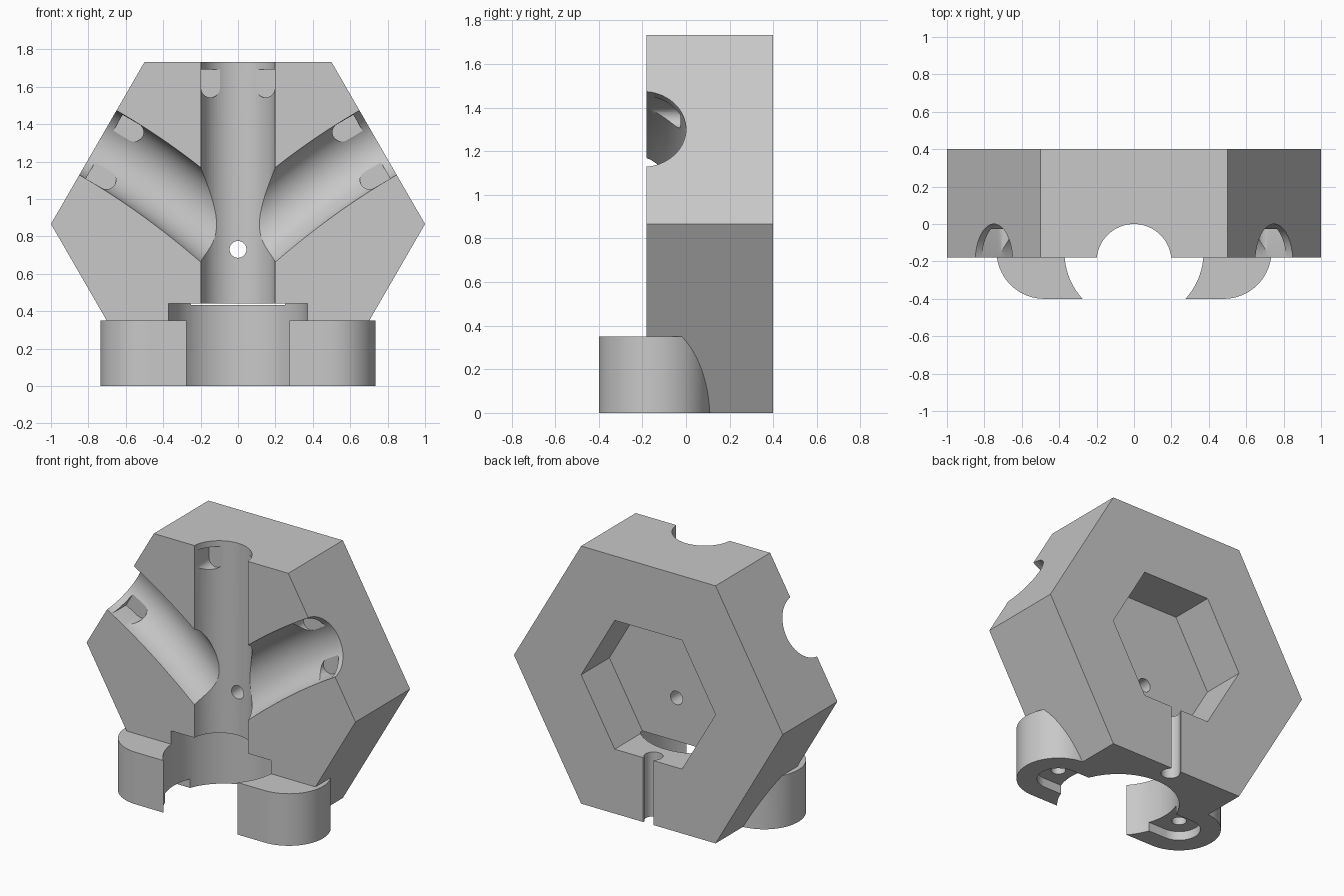
import bpy, bmesh
from math import sin, cos, pi, radians
from mathutils import Matrix, Vector

if "Cube" in bpy.data.objects:
    bpy.data.objects.remove(bpy.data.objects["Cube"], do_unlink=True)

grey = bpy.data.materials.new("plain_grey")
grey.use_nodes = True
tone = (0.58, 0.58, 0.58, 1)
grey.diffuse_color = tone
grey.node_tree.nodes["Principled BSDF"].inputs["Base Color"].default_value = tone

APOTHEM = cos(pi / 6)
HUB = Vector((0, 0, APOTHEM))


def arc(cx, cy, r, start=0, end=360, n=64):
    """Points on an arc; a full circle leaves out the repeated end point."""
    count = n if end - start == 360 else n + 1
    angles = [radians(start + (end - start) * i / n) for i in range(count)]
    return [(cx + r * cos(a), cy + r * sin(a)) for a in angles]


def solid(name, rings):
    """Closed solid skinned through matching rings of points."""
    bm = bmesh.new()
    loops = [[bm.verts.new(p) for p in ring] for ring in rings]
    for a, b in zip(loops, loops[1:]):
        for i in range(len(a)):
            j = (i + 1) % len(a)
            bm.faces.new((a[i], a[j], b[j], b[i]))
    bm.faces.new(loops[0])
    bm.faces.new(loops[-1])
    bmesh.ops.recalc_face_normals(bm, faces=bm.faces)
    mesh = bpy.data.meshes.new(name)
    bm.to_mesh(mesh)
    bm.free()
    mesh.materials.append(grey)
    ob = bpy.data.objects.new(name, mesh)
    bpy.context.collection.objects.link(ob)
    return ob


def prism_y(name, pts, y0, y1):
    return solid(name, [[(u, y, v) for u, v in pts] for y in (y0, y1)])


def prism_z(name, pts, z0, z1, side=1):
    return solid(name, [[(side * u, v, z) for u, v in pts] for z in (z0, z1)])


def combine(target, tool, operation):
    """Apply a boolean, then drop the tool."""
    mod = target.modifiers.new(tool.name, "BOOLEAN")
    mod.object, mod.operation, mod.solver = tool, operation, "EXACT"
    graph = bpy.context.evaluated_depsgraph_get()
    mesh = bpy.data.meshes.new_from_object(target.evaluated_get(graph))
    target.modifiers.clear()
    target.data = mesh
    bpy.data.objects.remove(tool, do_unlink=True)


# Hexagonal block
block = prism_y("hexagonal_block", arc(0, APOTHEM, 1, n=6), -0.18, 0.4)

# Rounded front feet
FOOT = (0.48, -0.145)
for side in (1, -1):
    outline = [(0.2, -0.4)] + arc(*FOOT, 0.255, -90, 90, 40) + [(0.2, 0.11)]
    combine(block, prism_z("foot", outline, 0, 0.35, side), "UNION")

cutters = []

# Round socket between the feet and the straight upright channel
cutters.append(prism_z("socket_cut", arc(0, -0.15, 0.372, n=96), -0.1, 0.44))
cutters.append(prism_z("upright_channel_cut", arc(0, -0.2, 0.2), 0.4, 1.9))


# Gently curving side channels
def side_channel(side):
    rings, step = [], 0.05
    x, z = 0.75 + 0.1 * APOTHEM, 1.3 + 0.05
    for i in range(21):
        s = -0.1 + i * step
        a = radians(30 + 15 * s)
        y = -0.2 - 0.06 * max(s, 0) ** 2
        rings.append([(side * (x - u * sin(a)), y + v, z + u * cos(a))
                      for u, v in arc(0, 0, 0.2)])
        mid = radians(30 + 15 * (s + step / 2))
        x -= step * cos(mid)
        z -= step * sin(mid)
    return solid("side_channel_cut", rings)


cutters += [side_channel(1), side_channel(-1)]

# Flat-bottomed notches beside each channel mouth
for turn in (-60, 0, 60):
    for side in (1, -1):
        top = APOTHEM - 0.04
        shape = arc(0.147, top - 0.1, 0.05, 180, 360, 20)
        shape += [(0.197, top), (0.097, top)]
        notch = prism_y("notch_cut", [(side * u, v) for u, v in shape], -0.3, -0.025)
        notch.data.transform(Matrix.Translation(HUB) @ Matrix.Rotation(radians(turn), 4, "Y"))
        cutters.append(notch)

# Back pocket, pin hole and keyhole groove
cutters.append(prism_y("back_pocket_cut", arc(0, APOTHEM, 0.5, n=6), 0.1, 0.5))
cutters.append(prism_y("pin_hole_cut", arc(0, 0.73, 0.045, n=32), -0.3, 0.3))
groove = [(0.045, 0.5), (-0.045, 0.5)] + arc(0, 0.345, 0.058, 130, 410, 32)
cutters.append(prism_z("groove_cut", groove, -0.1, 0.6))

# Slots and screw holes under the feet
for side in (1, -1):
    slot = [(0.2, FOOT[1] - 0.13)] + arc(*FOOT, 0.13, -90, 90, 32) + [(0.2, FOOT[1] + 0.13)]
    cutters.append(prism_z("foot_slot_cut", slot, -0.1, 0.06, side))
    cutters.append(prism_z("screw_hole_cut", arc(*FOOT, 0.045, n=32), -0.1, 0.3, side))

for cutter in cutters:
    combine(block, cutter, "DIFFERENCE")

# Smooth the round walls, keep edges sharp
bpy.ops.object.select_all(action="DESELECT")
block.select_set(True)
bpy.context.view_layer.objects.active = block
bpy.ops.object.shade_smooth_by_angle(angle=radians(25))
